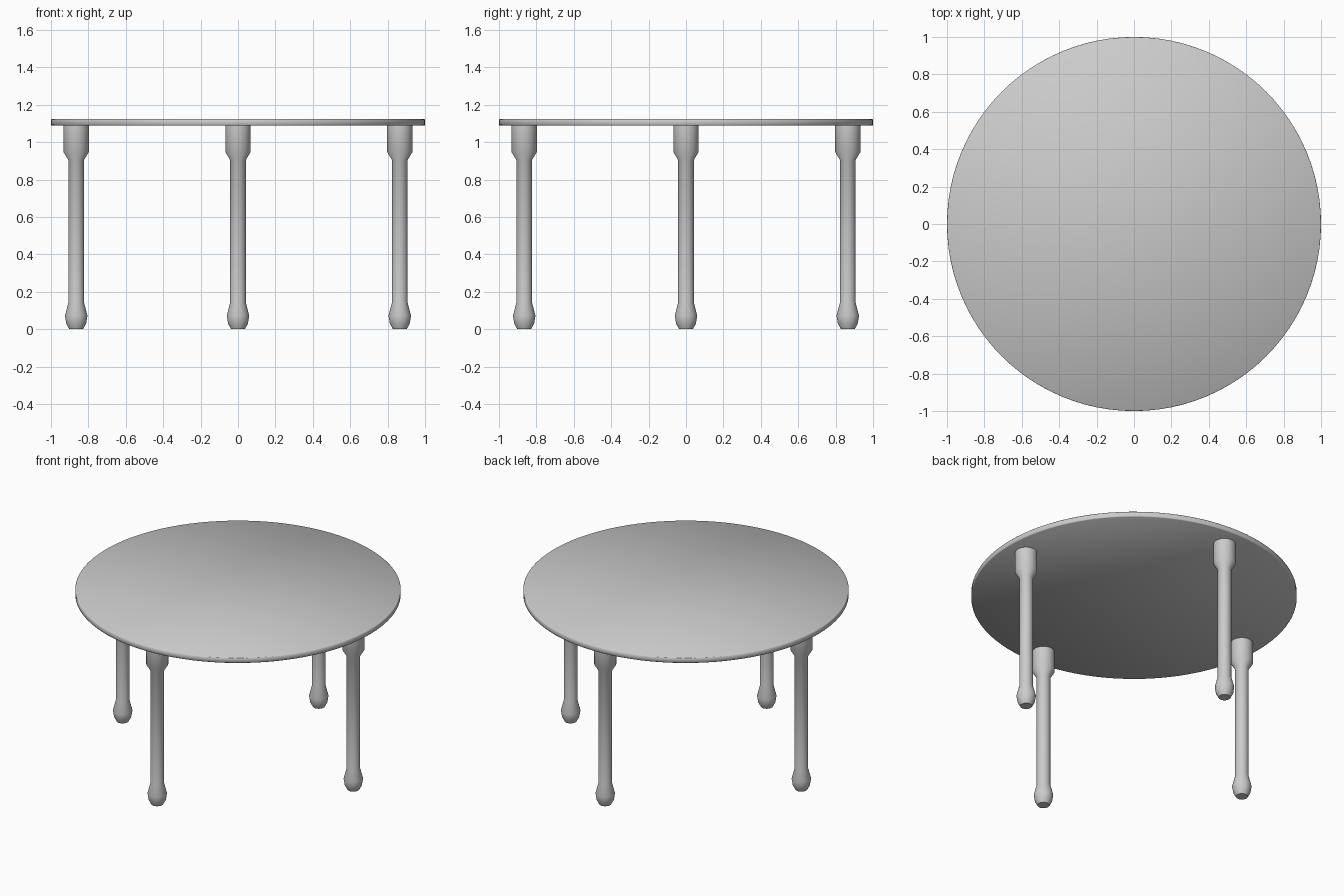
import bpy, bmesh, math

if "Cube" in bpy.data.objects:
    bpy.data.objects.remove(bpy.data.objects["Cube"])

TAU = 2 * math.pi


def lathe(name, profile, sides, location=(0, 0, 0)):
    """Revolve (radius, z) points around z and cap both ends."""
    bm = bmesh.new()
    rings = [[bm.verts.new((r * math.cos(TAU * i / sides), r * math.sin(TAU * i / sides), z))
              for i in range(sides)] for r, z in profile]
    for low, high in zip(rings, rings[1:]):
        for i in range(sides):
            j = (i + 1) % sides
            bm.faces.new((low[i], low[j], high[j], high[i]))
    bm.faces.new(rings[0][::-1])
    bm.faces.new(rings[-1])
    mesh = bpy.data.meshes.new(name)
    bm.to_mesh(mesh)
    bm.free()
    obj = bpy.data.objects.new(name, mesh)
    obj.location = location
    bpy.context.collection.objects.link(obj)
    bpy.ops.object.select_all(action='DESELECT')
    obj.select_set(True)
    bpy.context.view_layer.objects.active = obj
    bpy.ops.object.shade_smooth_by_angle(angle=math.radians(50))
    return obj


# Round table top
lathe("table_top", [(0.996, 1.088), (1.0, 1.092), (1.0, 1.121), (0.997, 1.124)], 96)

# Four turned legs: flared foot, slim shaft, thick collar
leg_profile = [(0.037, 0.0), (0.053, 0.03), (0.06, 0.072), (0.042, 0.142),
               (0.042, 0.905), (0.068, 0.948), (0.068, 1.088)]
REACH = 0.865
for name, x, y in (("front_leg", 0, -1), ("back_leg", 0, 1),
                   ("left_leg", -1, 0), ("right_leg", 1, 0)):
    lathe(name, leg_profile, 32, (x * REACH, y * REACH, 0))
